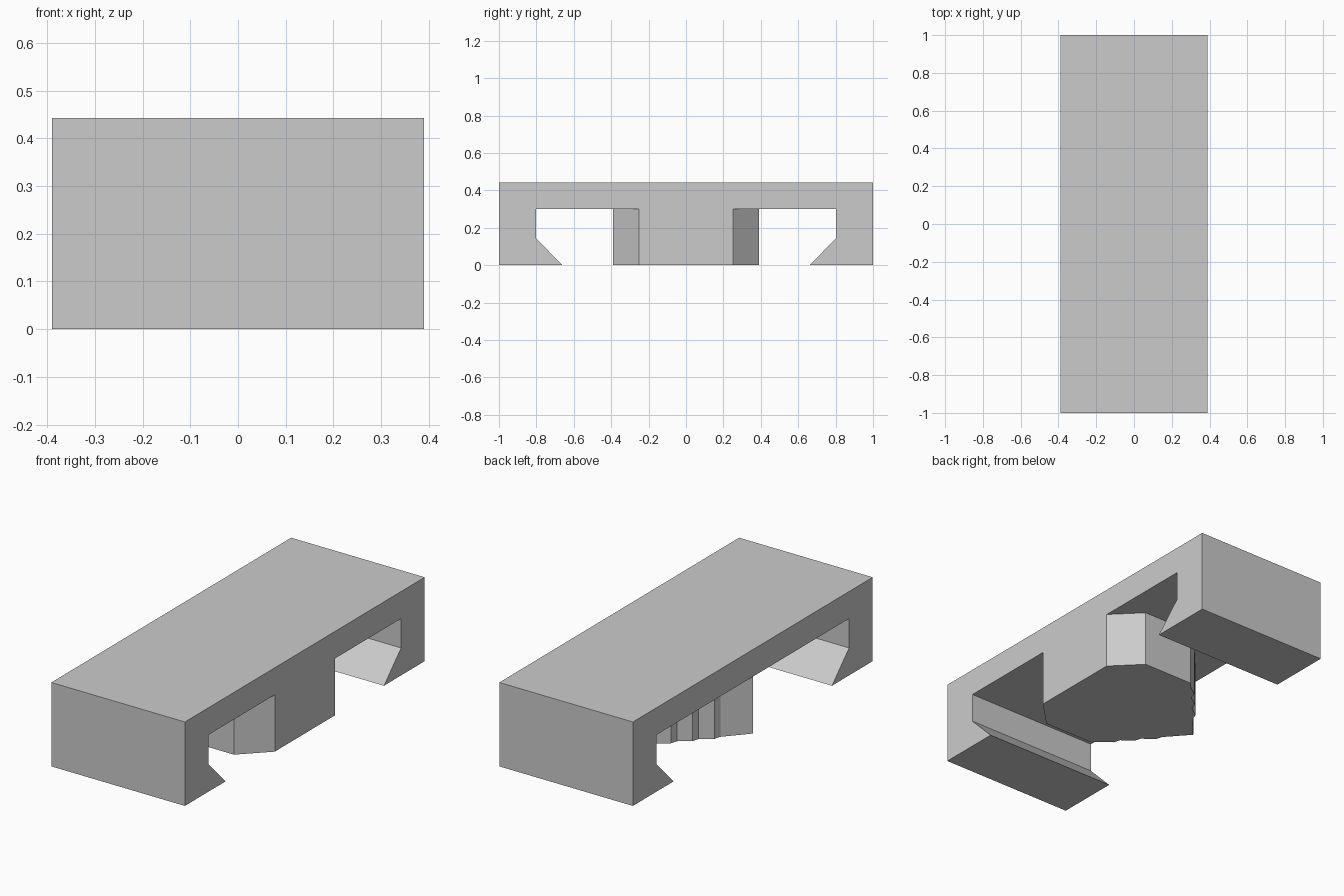
import bpy
import bmesh
from mathutils import Vector

cube = bpy.data.objects.get("Cube")
if cube:
    bpy.data.objects.remove(cube, do_unlink=True)

HALF_WIDTH, HALF_LENGTH = 0.39, 1.0
HEIGHT, SLOT_TOP = 0.443, 0.30

grey = bpy.data.materials.new("plain grey")
grey.use_nodes = True
colour = (0.6, 0.6, 0.6, 1)
grey.diffuse_color = colour
grey.node_tree.nodes["Principled BSDF"].inputs["Base Color"].default_value = colour


def extrude_profile(name, points, direction):
    """Make a closed solid from a planar outline swept along a direction."""
    bm = bmesh.new()
    face = bm.faces.new([bm.verts.new(p) for p in points])
    swept = bmesh.ops.extrude_face_region(bm, geom=[face], use_keep_orig=True)["geom"]
    verts = [v for v in swept if isinstance(v, bmesh.types.BMVert)]
    bmesh.ops.translate(bm, verts=verts, vec=direction)
    bmesh.ops.recalc_face_normals(bm, faces=bm.faces)
    mesh = bpy.data.meshes.new(name)
    bm.to_mesh(mesh)
    bm.free()
    mesh.materials.append(grey)
    obj = bpy.data.objects.new(name, mesh)
    bpy.context.collection.objects.link(obj)
    return obj


# Bracket: flat top with a hooked leg at each end
half = [(HALF_LENGTH, HEIGHT), (HALF_LENGTH, 0), (0.66, 0),
        (0.803, 0.145), (0.803, SLOT_TOP)]
outline = half + [(-y, z) for y, z in reversed(half)]
extrude_profile("hooked_bracket",
                [(-HALF_WIDTH, y, z) for y, z in outline],
                (2 * HALF_WIDTH, 0, 0))

# Centre block: chamfered on one side, pointed with ratchet teeth on the other
tip, shoulder = Vector((-HALF_WIDTH, 0)), Vector((-0.045, 0.39))
along = (shoulder - tip).normalized()
outward = Vector((-along.y, along.x))
side = []
for i in range(3):
    root = tip + along * (0.16 + 0.107 * i)
    side += [root, root + along * 0.033 + outward * 0.016]
side += [tip + along * 0.481, shoulder, Vector((0.25, 0.39)), Vector((HALF_WIDTH, 0.25))]
plan = [tip] + side + [Vector((p.x, -p.y)) for p in reversed(side)]
extrude_profile("toothed_centre_block", [(p.x, p.y, 0) for p in plan], (0, 0, SLOT_TOP))
